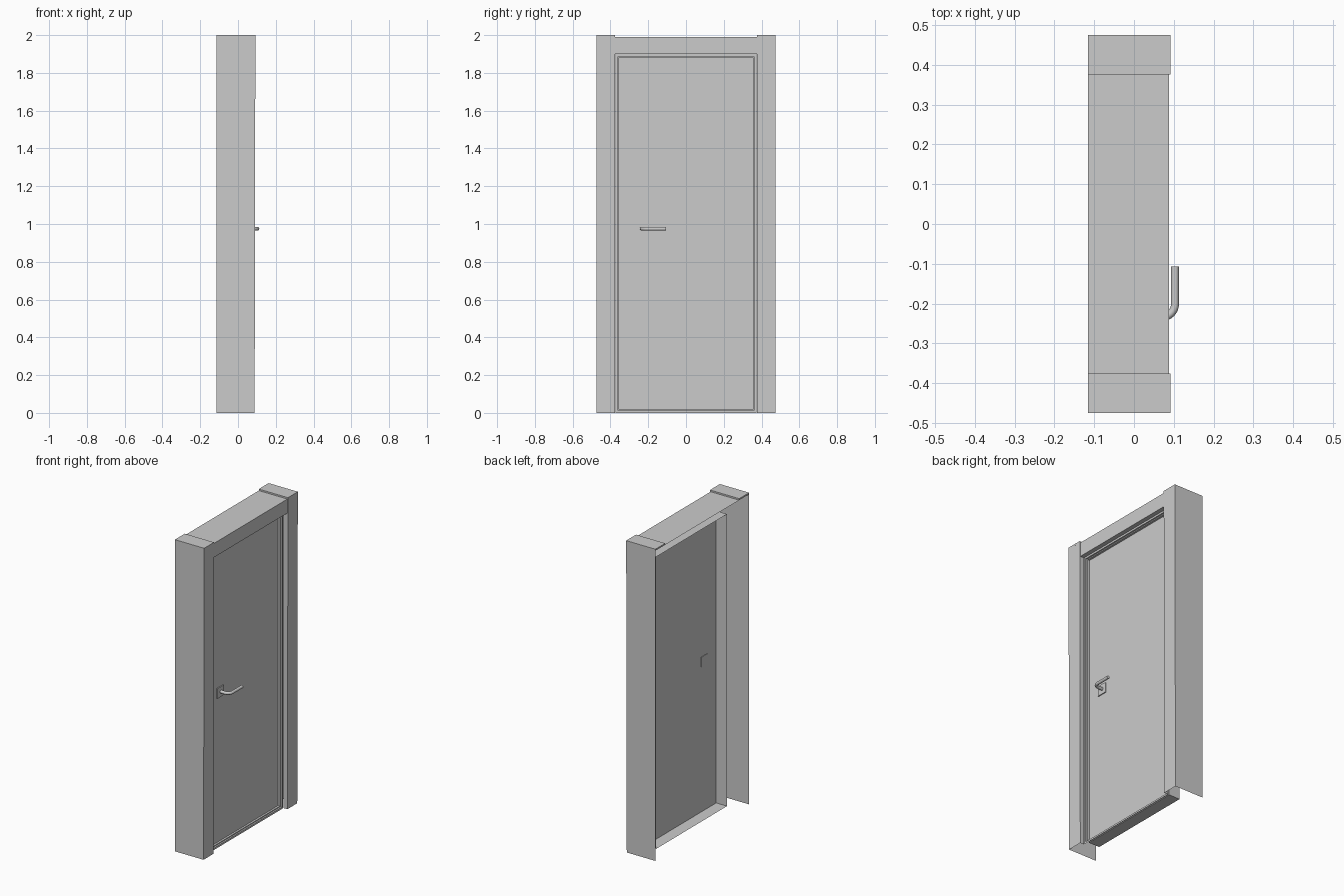
import bpy, bmesh, math

if "Cube" in bpy.data.objects:
    bpy.data.objects.remove(bpy.data.objects["Cube"])

def finish(name, bm):
    bmesh.ops.remove_doubles(bm, verts=bm.verts, dist=1e-5)
    me = bpy.data.meshes.new(name)
    bm.to_mesh(me)
    bm.free()
    ob = bpy.data.objects.new(name, me)
    bpy.context.collection.objects.link(ob)
    return ob

def sheet(name, rows, closed=False):
    """Bridge successive rows of points into an open sheet."""
    bm = bmesh.new()
    vs = [[bm.verts.new(p) for p in r] for r in rows]
    n = len(vs[0])
    for a, b in zip(vs, vs[1:]):
        for i in range(n if closed else n - 1):
            j = (i + 1) % n
            bm.faces.new((a[i], a[j], b[j], b[i]))
    return finish(name, bm)

def box(name, lo, hi):
    bm = bmesh.new()
    bmesh.ops.create_cube(bm, size=1)
    for v in bm.verts:
        v.co = [(l + h) / 2 + c * (h - l) for l, h, c in zip(lo, hi, v.co)]
    return finish(name, bm)

def ring(x, inset):
    """Rectangle around the door opening, shrunk by inset."""
    y, z0, z1 = 0.372 - inset, inset, 1.9 - inset
    return [(x, -y, z0), (x, y, z0), (x, y, z1), (x, -y, z1)]

BACK, FRONT, TOP = -0.115, 0.088, 2.0

# side jambs: outer wall, front and short inner return, open at the back
for side, s in (("left", -1), ("right", 1)):
    def profile(z, f):
        return [(BACK, s * 0.475, z), (f, s * 0.475, z), (f, s * 0.375, z), (0.06, s * 0.375, z)]
    sheet(side + "_jamb", [profile(0, FRONT), profile(TOP, FRONT + 0.004)])
    y0, y1 = sorted((s * 0.375, s * 0.475))
    box(side + "_jamb_cap", (BACK, y0, 1.99), (FRONT + 0.004, y1, TOP))

# header: top, front and underside return
head = [(BACK, 1.99), (FRONT, 1.99), (FRONT, 1.9), (0.06, 1.9)]
sheet("header", [[(x, y, z) for x, z in head] for y in (-0.375, 0.375)])

# stepped stop around the door, and the deep rim behind it
sheet("door_stop", [ring(*p) for p in
      ((0.06, 0), (0.06, 0.012), (0.05, 0.012), (0.05, 0.018), (0.037, 0.018))], True)
sheet("door_rim", [ring(-0.04, 0.013), ring(0.037, 0.013)], True)

# door leaf
sheet("door_leaf", [[(0.037, y, z) for y in (-0.359, 0.359)] for z in (0.013, 1.887)])

# handle plate through the leaf
box("handle_plate", (0.034, -0.27, 0.943), (0.043, -0.205, 1.007))

# lever handle: round bar with a curved bend
cu = bpy.data.curves.new("lever_handle", 'CURVE')
cu.dimensions = '3D'
cu.bevel_depth = 0.01
cu.bevel_resolution = 3
cu.use_fill_caps = True
path = [(0.04, -0.234)]
for i in range(9):
    a = math.radians(90 * i / 8)
    path.append((0.07 + 0.033 * math.sin(a), -0.201 - 0.033 * math.cos(a)))
path.append((0.103, -0.107))
sp = cu.splines.new('POLY')
sp.points.add(len(path) - 1)
for p, (x, y) in zip(sp.points, path):
    p.co = (x, y, 0.975, 1)
tmp = bpy.data.objects.new("lever_handle", cu)
bpy.context.collection.objects.link(tmp)
bpy.ops.object.select_all(action='DESELECT')
tmp.select_set(True)
bpy.context.view_layer.objects.active = tmp
bpy.ops.object.convert(target='MESH')
bpy.ops.object.shade_smooth_by_angle(angle=math.radians(40))
